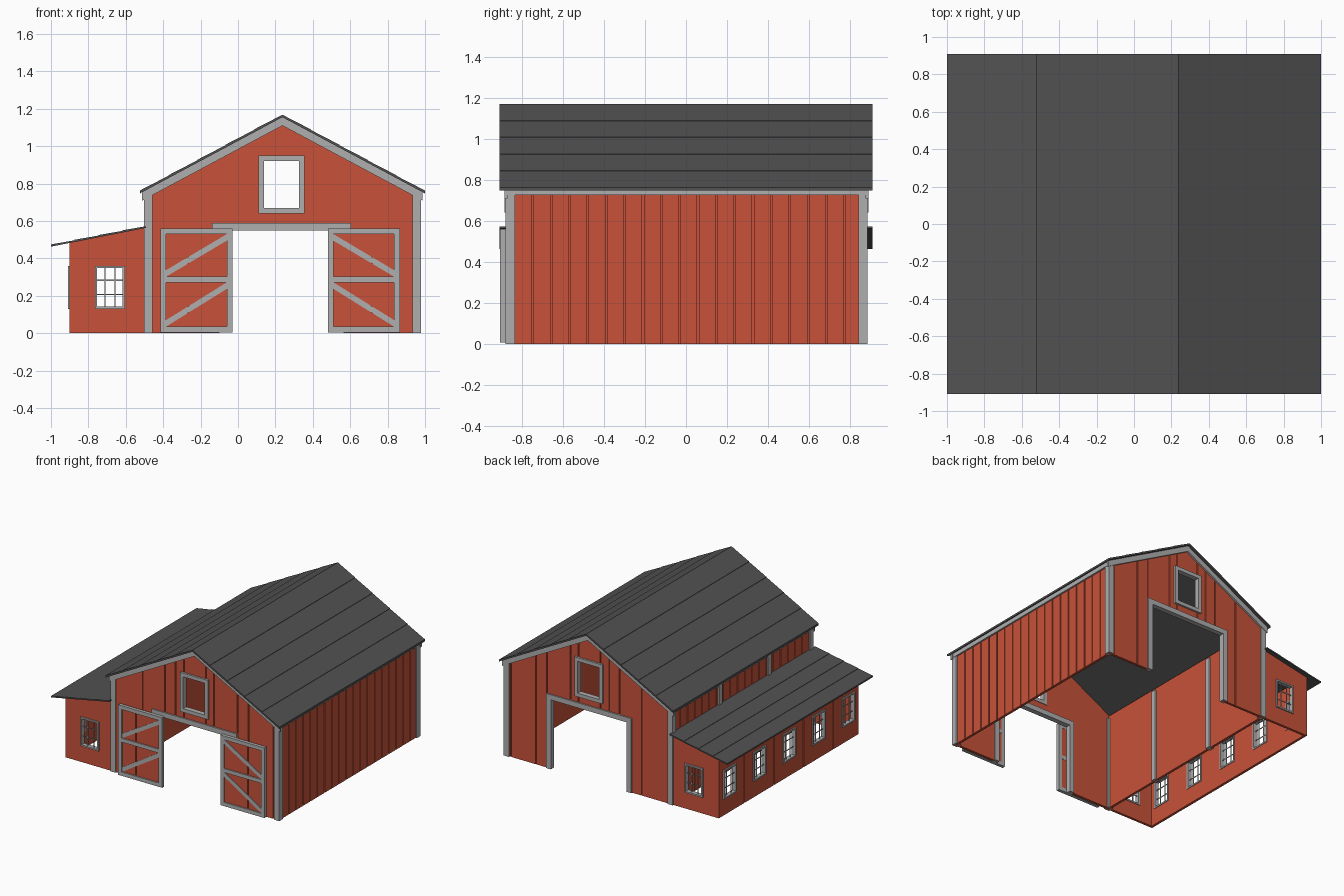
import bpy, bmesh

if "Cube" in bpy.data.objects:
    bpy.data.objects.remove(bpy.data.objects["Cube"])

CX, HW = 0.2375, 0.73            # barn centre line and half width
XL, XR = CX - HW, CX + HW        # side wall faces
YF, YB = -0.87, 0.875            # end wall faces
T, G = 0.02, 0.008               # wall thickness, groove size
SLOPE, APEX = 0.535, 1.155
EAVE = APEX - SLOPE * HW


def material(name, col):
    m = bpy.data.materials.new(name)
    m.diffuse_color = (*col, 1)
    m.use_nodes = True
    m.node_tree.nodes["Principled BSDF"].inputs["Base Color"].default_value = m.diffuse_color
    return m


RED = material("red_paint", (0.58, 0.085, 0.042))
TRIM = material("trim_grey", (0.43, 0.43, 0.43))
DARK = material("roofing", (0.085, 0.085, 0.085))


def rect(u0, u1, z0, z1):
    return [(u0, z0), (u1, z0), (u1, z1), (u0, z1)]


def part(name, prisms, mat, axis="x"):
    """Join prisms (outline, depth0, depth1); the outline lies along axis and z."""
    bm = bmesh.new()
    for pts, d0, d1 in prisms:
        rings = [[bm.verts.new((u, d, z) if axis == "x" else (d, u, z)) for u, z in pts]
                 for d in (d0, d1)]
        bm.faces.new(rings[0])
        bm.faces.new(rings[1][::-1])
        n = len(pts)
        for i in range(n):
            j = (i + 1) % n
            bm.faces.new((rings[0][i], rings[1][i], rings[1][j], rings[0][j]))
    bmesh.ops.recalc_face_normals(bm, faces=bm.faces)
    me = bpy.data.meshes.new(name)
    bm.to_mesh(me)
    bm.free()
    ob = bpy.data.objects.new(name, me)
    bpy.context.collection.objects.link(ob)
    me.materials.append(mat)
    return ob


def cut(ob, prisms, axis="x"):
    """Subtract a set of disjoint prisms from a wall."""
    cutter = part("cutter", prisms, RED, axis)
    cutter.hide_render = True
    mod = ob.modifiers.new("cut", "BOOLEAN")
    mod.operation, mod.solver, mod.object = "DIFFERENCE", "EXACT", cutter
    bpy.context.view_layer.objects.active = ob
    bpy.ops.object.modifier_apply(modifier="cut")
    bpy.data.objects.remove(cutter)


def grooves(ob, us, face, axis="x"):
    cut(ob, [(rect(u - G / 2, u + G / 2, -1, 2), face - G, face + G) for u in us], axis)


def frame(u0, u1, z0, z1, w, d0, d1):
    return [(r, d0, d1) for r in (rect(u0, u0 + w, z0, z1), rect(u1 - w, u1, z0, z1),
            rect(u0 + w, u1 - w, z0, z0 + w), rect(u0 + w, u1 - w, z1 - w, z1))]


def sash_window(name, uc, d0, d1, axis):
    """Small window with a frame and three by three panes."""
    u0, u1, z0, z1, dm = uc - 0.08, uc + 0.08, 0.13, 0.36, (d0 + d1) / 2
    bars = frame(u0, u1, z0, z1, 0.012, d0, d1)
    for k in (1, 2):
        u, z = u0 + k * 0.16 / 3, z0 + k * 0.23 / 3
        bars.append((rect(u - 0.003, u + 0.003, z0, z1), dm - 0.003, dm + 0.003))
        bars.append((rect(u0, u1, z - 0.003, z + 0.003), dm - 0.002, dm + 0.002))
    part(name, bars, TRIM, axis)


# End walls with door opening, loft window and rake trim
gable = [(XL, 0), (XL, EAVE), (CX, APEX), (XR, EAVE), (XR, 0)]
boards = (-0.225, -0.03, 0.06, 0.135, 0.33, 0.40, 0.605, 0.70, 0.92)
LX0, LX1, LZ0, LZ1 = 0.11, 0.355, 0.64, 0.95
DX0, DX1, DZ = -0.14, 0.605, 0.59
TW = 0.045
rake = [(CX - HW - 0.02, EAVE - 0.0107), (CX, APEX), (CX + HW + 0.02, EAVE - 0.0107),
        (CX + HW + 0.02, EAVE - 0.0107 - TW), (CX, APEX - TW), (CX - HW - 0.02, EAVE - 0.0107 - TW)]
for side, face, s in (("front", YF, 1), ("back", YB, -1)):
    inner, out = face + s * T, face - s * 0.015
    wall = part(side + "_wall", [(gable, face, inner)], RED)
    cut(wall, [(rect(DX0 + 0.03, DX1 - 0.03, -1, DZ - 0.03), face - 0.1, face + 0.1),
               (rect(LX0 + 0.02, LX1 - 0.02, LZ0 + 0.02, LZ1 - 0.02), face - 0.1, face + 0.1)])
    grooves(wall, boards, face)
    part(side + "_rake_trim", [(rake, face, out)], TRIM)
    part(side + "_loft_window_frame",
         frame(LX0, LX1, LZ0, LZ1, 0.029, out, inner + s * 0.005), TRIM)
    d = (face - s * 0.01, inner + s * 0.01)
    part(side + "_door_frame", [(rect(DX0, DX0 + 0.04, 0, DZ - 0.04), *d),
         (rect(DX1 - 0.04, DX1, 0, DZ - 0.04), *d), (rect(DX0, DX1, DZ - 0.04, DZ), *d)], TRIM)

# Side walls, eave trim and posts
right = part("right_wall", [(rect(YF + T, YB - T, 0, EAVE), XR - T, XR)], RED, "y")
grooves(right, [-0.747 + 0.0895 * i for i in range(18)], XR, "y")
left = part("left_wall", [(rect(YF + T, YB - T, 0, EAVE), XL, XL + T)], RED, "y")
grooves(left, [-0.747 + 0.0895 * i for i in range(18)], XL, "y")
for side, x0, x1 in (("left", XL - 0.013, XL), ("right", XR, XR + 0.013)):
    part(side + "_eave_trim", [(rect(YF, YB, EAVE - 0.04, EAVE - 0.004), x0, x1)], TRIM, "y")
P = 0.01
posts = []
for x0, x1 in ((XL - P, XL + 0.035), (XR - 0.035, XR + P)):
    for y0, y1 in ((YF - P, YF + 0.035), (YB - 0.035, YB + P)):
        posts.append((rect(x0, x1, 0, EAVE - 0.022), y0, y1))
part("corner_posts", posts, TRIM)
part("left_wall_posts", [(rect(XL - P, XL + 0.035, 0, EAVE - 0.022), y - 0.02, y + 0.02)
                         for y in (-0.33, 0.28)], TRIM)

# Sliding barn doors, mirrored about the opening
for side, s in (("left", 1), ("right", -1)):
    def m(pts):
        return [(x if s == 1 else 0.45 - x, z) for x, z in pts]
    x0, x1, z0, z1, w = -0.415, -0.03, 0.005, 0.56, 0.03
    panel = part(side + "_door_panel",
                 [(m(rect(x0 + 0.005, x1 - 0.005, z0 + 0.005, z1 - 0.005)), -0.897, -0.882)], RED)
    grooves(panel, [m([(-0.265, 0)])[0][0]], -0.897)
    trim = [(m(p), a, b) for p, a, b in frame(x0, x1, z0, z1, w, -0.906, -0.880)]
    trim.append((m(rect(x0 + w, x1 - w, 0.272, 0.302)), -0.906, -0.880))
    for a, b in ((z0 + w, 0.272), (0.302, z1 - w)):
        brace = [(x0 + w, a), (x0 + w, a + 0.035), (x1 - w, b), (x1 - w, b - 0.035)]
        trim.append((m(brace), -0.903, -0.895))
    part(side + "_door_trim", trim, TRIM)

# Lean-to walls with windows
LX = -0.90
lean = [(LX, 0), (LX, 0.483), (XL, 0.563), (XL, 0)]
for side, face, s in (("front", YF, 1), ("back", YB, -1)):
    wall = part("lean_to_" + side + "_wall", [(lean, face, face + s * T)], RED)
    cut(wall, [(rect(-0.76, -0.61, 0.135, 0.355), face - 0.1, face + 0.1)])
    sash_window("lean_to_" + side + "_window", -0.685, face - s * 0.01, face + s * (T + 0.005), "x")
ys = [-0.74 + 0.37 * i for i in range(5)]
wall = part("lean_to_side_wall", [(rect(YF + T, YB - T, 0, 0.483), LX, LX + T)], RED, "y")
cut(wall, [(rect(y - 0.075, y + 0.075, 0.135, 0.355), LX - 0.1, LX + 0.1) for y in ys], "y")
grooves(wall, [y + 0.185 for y in ys[:4]], LX, "y")
for i, y in enumerate(ys):
    sash_window("lean_to_side_window_%d" % (i + 1), y, LX - 0.01, LX + T + 0.005, "y")


# Roofs: slopes of slightly stepped shingle courses
def roof(name, ridge, eave, n, thick):
    (xr, zr), (xe, ze) = ridge, eave
    top = []
    for i in range(n):
        for f, lift in ((i / n, 0.0), ((i + 1) / n, 0.003)):
            top.append((xr + (xe - xr) * f, zr + (ze - zr) * f + lift))
    part(name, [(top + [(xe, ze - thick), (xr, zr - thick)], -0.91, 0.91)], DARK)


for side, s in (("left", -1), ("right", 1)):
    roof(side + "_roof", (CX, APEX + 0.013),
         (CX + s * 0.7625, APEX + 0.013 - SLOPE * 0.7625), 5, 0.013)
roof("lean_to_roof", (XL, 0.572), (-1.0, 0.472), 4, 0.009)
